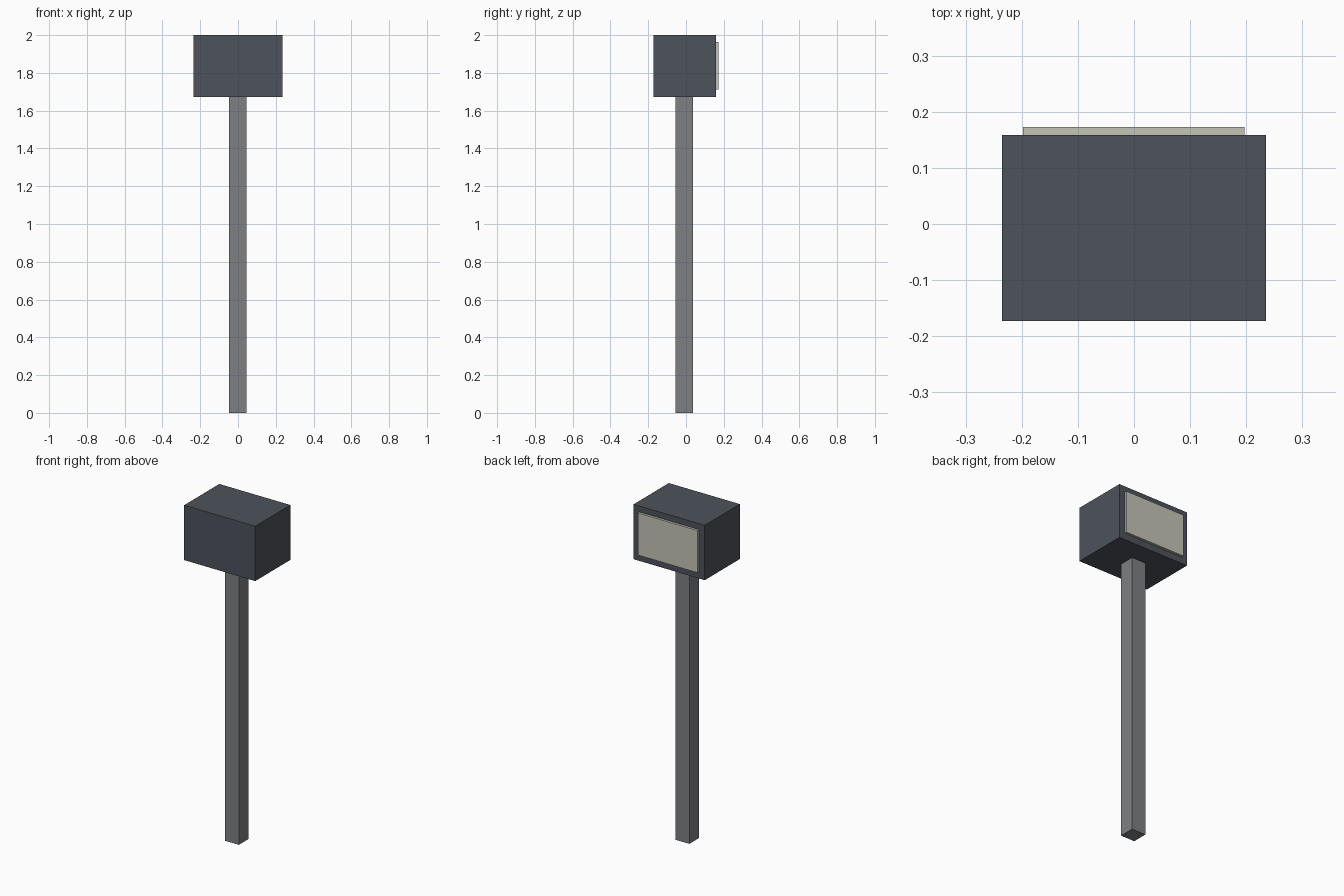
import bpy

if "Cube" in bpy.data.objects:
    bpy.data.objects.remove(bpy.data.objects["Cube"])


def material(name, color):
    mat = bpy.data.materials.new(name)
    mat.diffuse_color = (*color, 1)
    mat.use_nodes = True
    mat.node_tree.nodes["Principled BSDF"].inputs["Base Color"].default_value = mat.diffuse_color
    return mat


def box(name, low, high, mat):
    """Box between two opposite corners."""
    center = [(a + b) / 2 for a, b in zip(low, high)]
    bpy.ops.mesh.primitive_cube_add(size=1, location=center)
    obj = bpy.context.object
    obj.name = name
    obj.scale = [b - a for a, b in zip(low, high)]
    bpy.ops.object.transform_apply(location=False, rotation=False, scale=True)
    obj.data.materials.append(mat)
    return obj


dark = material("dark_housing", (0.075, 0.085, 0.105))
grey = material("post_grey", (0.21, 0.215, 0.225))
cream = material("panel_cream", (0.56, 0.56, 0.47))

# Square post from the ground to the underside of the housing
box("post", (-0.048, -0.055, 0), (0.044, 0.037, 1.672), grey)

# Housing on top of the post
box("housing", (-0.235, -0.173, 1.672), (0.235, 0.159, 2), dark)

# Thin raised panel on the back
box("back_panel", (-0.198, 0.159, 1.712), (0.197, 0.173, 1.964), cream)
